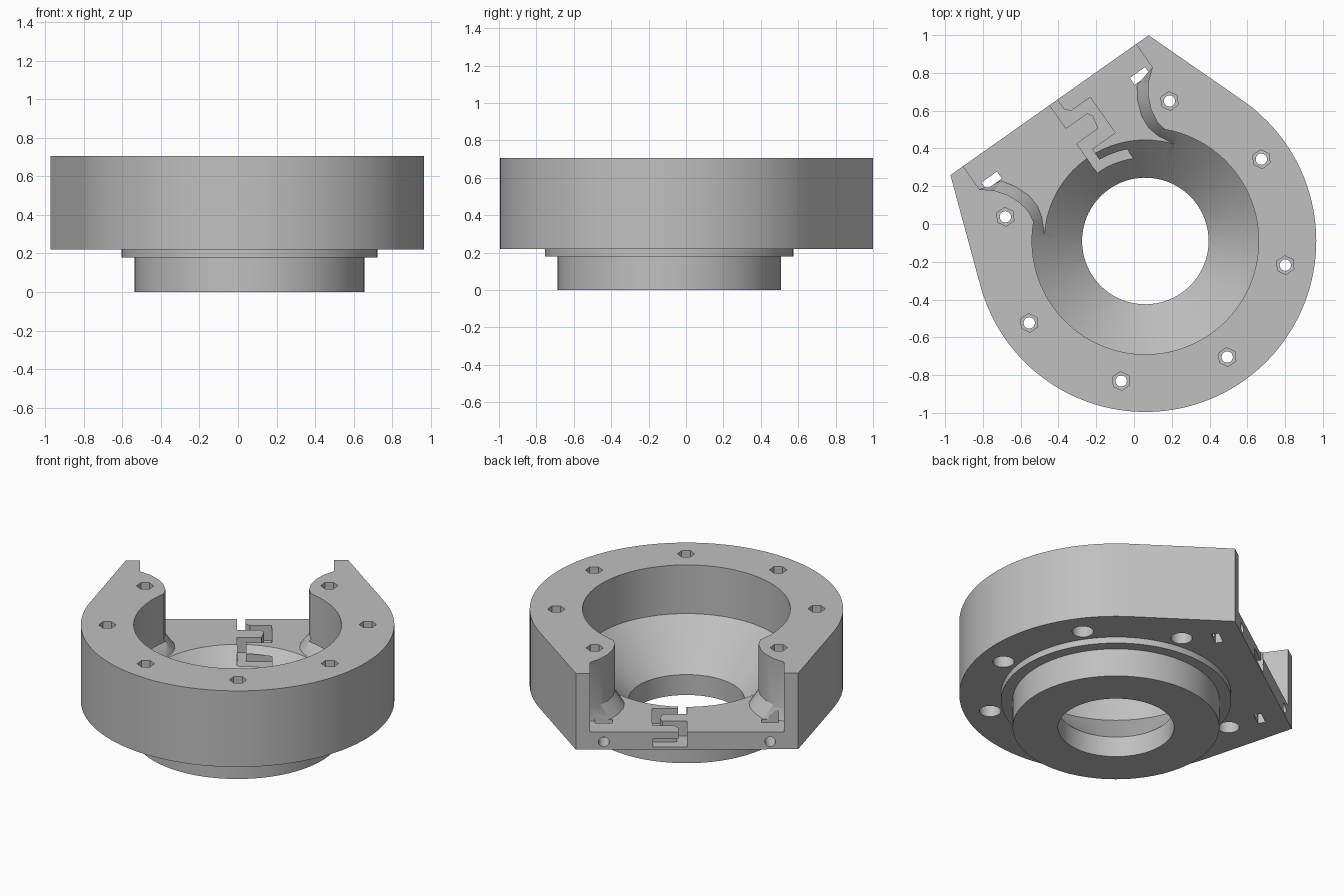
import bpy, bmesh, math
from math import cos, sin, radians

if "Cube" in bpy.data.objects:
    bpy.data.objects.remove(bpy.data.objects["Cube"])

TURN, CENTRE = radians(35.2), (0.06, -0.09, 0)   # open side faces back right

gray = bpy.data.materials.new("plain_gray")
gray.use_nodes = True
COLOUR = (0.527, 0.527, 0.527, 1)
gray.diffuse_color = COLOUR
for node in gray.node_tree.nodes:
    if node.type == 'BSDF_PRINCIPLED':
        node.inputs["Base Color"].default_value = COLOUR


def loft(name, rings):
    """Closed solid through rings of equal point count, listed bottom to top."""
    bm = bmesh.new()
    loops = [[bm.verts.new(p) for p in ring] for ring in rings]
    n = len(loops[0])
    for low, high in zip(loops, loops[1:]):
        for i in range(n):
            j = (i + 1) % n
            bm.faces.new((low[i], low[j], high[j], high[i]))
    bm.faces.new(loops[0][::-1])
    bm.faces.new(loops[-1])
    bmesh.ops.recalc_face_normals(bm, faces=bm.faces)
    mesh = bpy.data.meshes.new(name)
    bm.to_mesh(mesh)
    bm.free()
    mesh.materials.append(gray)
    obj = bpy.data.objects.new(name, mesh)
    bpy.context.collection.objects.link(obj)
    obj.rotation_euler.z = TURN
    obj.location = CENTRE
    return obj


def prism(name, outline, z0, z1):
    return loft(name, [[(x, y, z) for x, y in outline] for z in (z0, z1)])


def circle(r, n=96, cx=0, cy=0):
    return [(cx + r * cos(2 * math.pi * i / n), cy + r * sin(2 * math.pi * i / n)) for i in range(n)]


def revolve(name, profile, n=96):
    return loft(name, [[(x, y, z) for x, y in circle(r, n)] for r, z in profile])


def box(name, x0, x1, y0, y1, z0, z1):
    return prism(name, [(x0, y0), (x1, y0), (x1, y1), (x0, y1)], z0, z1)


def cut(target, cutter, keep=False):
    cutter.hide_render = True
    mod = target.modifiers.new("cut", 'BOOLEAN')
    mod.operation, mod.solver, mod.object = 'DIFFERENCE', 'EXACT', cutter
    bpy.context.view_layer.objects.active = target
    bpy.ops.object.modifier_apply(modifier=mod.name)
    if not keep:
        bpy.data.objects.remove(cutter)


# Housing: round wall running tangentially into a flat open side
R, FLAT, HALF = 0.905, 0.88, 0.642
BASE, FLOOR, TOP = 0.22, 0.33, 0.705
arc = [radians(159.9 + i * 220.2 / 80) for i in range(81)]
outline = [(R * cos(a), R * sin(a)) for a in arc] + [(HALF, FLAT), (-HALF, FLAT)]
housing = prism("housing", outline, BASE, TOP)
flange = revolve("flange", [(0.665, 0.18), (0.665, BASE)])
hub = revolve("hub", [(0.597, 0), (0.597, 0.18)])

# Bowl: upper bore, cone and lower bore through all three parts
bowl = revolve("bowl_cutter", [(0.335, -0.1), (0.335, 0.13), (0.6, 0.395), (0.6, 0.9)])
for part in (housing, flange, hub):
    cut(part, bowl, keep=True)
bpy.data.objects.remove(bowl)

# Wide notch to the flat side, with flared feet round the two front bosses
wall = [(.56, .95), (.56, .73), (.50, .68), (.455, .62), (.425, .55), (.415, .48),
        (.425, .42), (.45, .365), (.49, .31), (.55, .235)]
foot = [(.56, .95), (.56, .73), (.44, .70), (.395, .63), (.365, .55), (.36, .48),
        (.375, .42), (.41, .35), (.44, .29), (.48, .22)]


def mirrored(side, z):
    return [(x, y, z) for x, y in side] + [(-x, y, z) for x, y in reversed(side)]


cut(housing, loft("notch_cutter", [mirrored(foot, FLOOR), mirrored(wall, 0.41), mirrored(wall, 0.9)]))

# Bolt holes: nut pocket on top, through hole, counterbore below
for k in range(8):
    if k == 2:
        continue
    a = radians(45 * k)
    x, y = 0.752 * cos(a), 0.752 * sin(a)
    cut(housing, prism("hole_cutter", circle(0.03, 20, x, y), 0.1, 0.9))
    cut(housing, prism("nut_cutter", circle(0.05, 6, x, y), 0.6, 0.9))
    cut(housing, prism("bore_cutter", circle(0.062, 28, x, y), 0.1, 0.32))

# Nut slots through the floor and screw holes in the flat face
for s in (-0.48, 0.48):
    cut(housing, box("slot_cutter", s - 0.05, s + 0.05, 0.708, 0.753, 0.1, 0.39))
    rings = [[(s + u, y, 0.268 + w) for u, w in circle(0.031, 20)] for y in (0.62, 0.95)]
    cut(housing, loft("screw_cutter", rings))

# Winding channel in the floor, undercut at both ends
GROOVE = 0.235
channel = [(0, .95), (0, .73), (.14, .73), (.155, .70), (.14, .63), (0, .63), (0, .3), (.05, .3),
           (.05, .56), (.2, .56), (.2, .79), (.075, .79), (.05, .82), (.05, .95)]
cut(housing, prism("channel_cutter", channel, GROOVE, 0.4))
cut(housing, box("front_undercut", -0.001, 0.195, 0.81, 0.95, GROOVE + 0.001, 0.29))
cut(housing, box("inner_undercut", -0.001, 0.201, 0.3, 0.5, GROOVE + 0.001, 0.29))

# Smooth round walls, sharp edges kept
bpy.ops.object.select_all(action='DESELECT')
for part in (housing, flange, hub):
    part.select_set(True)
bpy.context.view_layer.objects.active = housing
bpy.ops.object.shade_smooth_by_angle(angle=radians(25))
